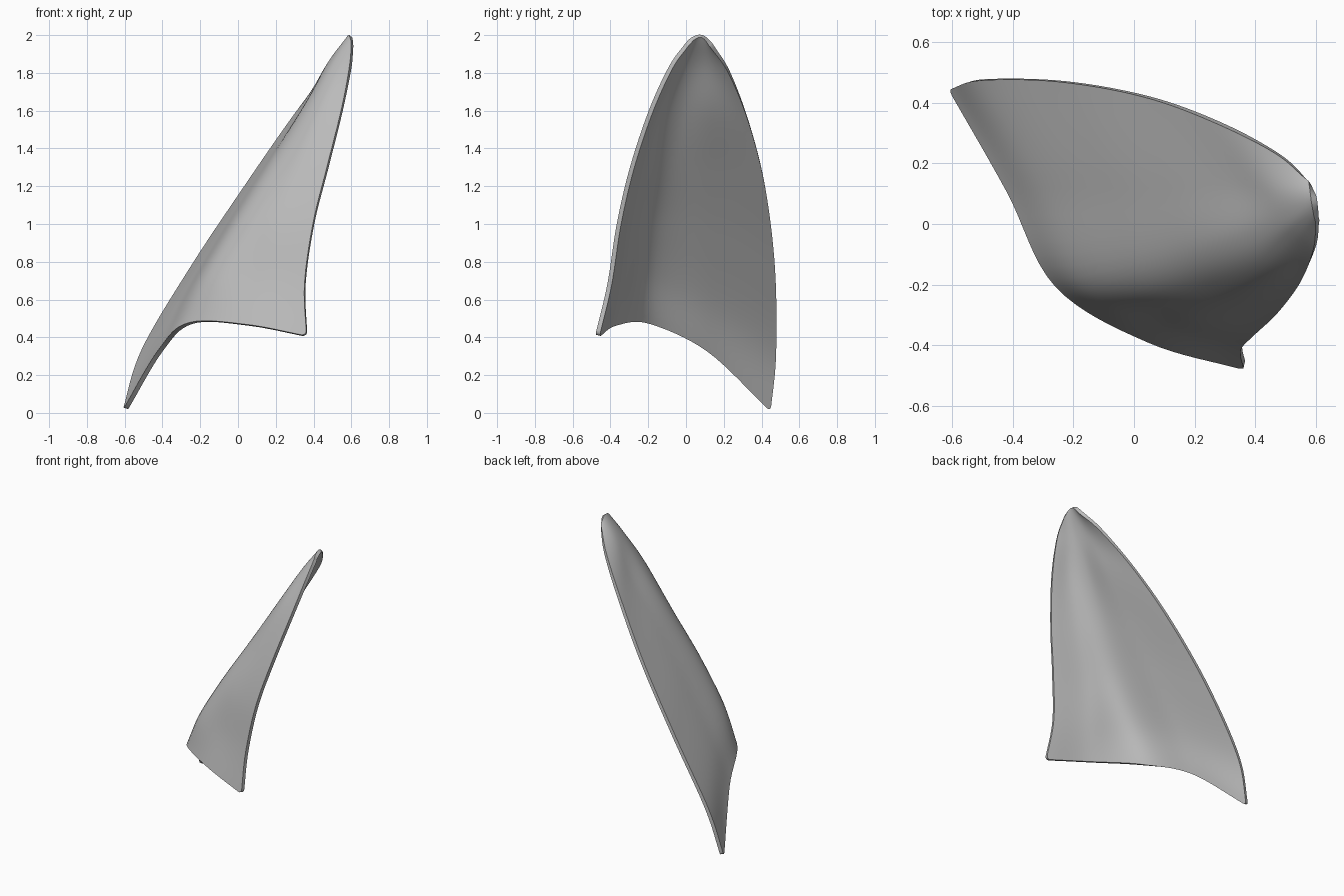
import bpy
import bmesh
from mathutils import Vector

cube = bpy.data.objects.get("Cube")
if cube:
    bpy.data.objects.remove(cube, do_unlink=True)

STEPS = 8          # subdivisions between neighbouring guide points
THICKNESS = 0.024

# Cross-sections from the lower edge up to the tip:
# front edge, front panel, fold, back panel, back edge
SECTIONS = [
    [(.365, -.47, .405), (.05, -.38, .465), (-.25, -.2, .475), (-.41, .11, .33), (-.6, .445, .01)],
    [(.355, -.405, .68), (.1, -.33, .7), (-.15, -.2, .72), (-.29, .12, .6), (-.5, .475, .33)],
    [(.4, -.355, 1), (.16, -.28, 1), (0, -.16, 1), (-.07, .12, .97), (-.24, .47, .77)],
    [(.475, -.285, 1.3), (.29, -.215, 1.3), (.18, -.1, 1.3), (.13, .12, 1.28), (.04, .42, 1.19)],
    [(.55, -.185, 1.6), (.43, -.13, 1.62), (.365, -.03, 1.62), (.345, .13, 1.6), (.275, .335, 1.53)],
    [(.595, -.08, 1.83), (.53, -.035, 1.84), (.5, .02, 1.85), (.48, .11, 1.84), (.475, .23, 1.8)],
    [(.605, .005, 1.95), (.6, .035, 1.98), (.595, .07, 1.995), (.59, .1, 1.985), (.58, .135, 1.945)],
]


def smooth_path(points):
    """Sample a smooth curve that passes through every point."""
    pts = [Vector(p) for p in points]
    pts = [2 * pts[0] - pts[1]] + pts + [2 * pts[-1] - pts[-2]]
    path = []
    for a, b, c, d in zip(pts, pts[1:], pts[2:], pts[3:]):
        for i in range(STEPS):
            t = i / STEPS
            path.append(b + (c - a) * t / 2
                        + (2 * a - 5 * b + 4 * c - d) * t ** 2 / 2
                        + (3 * b - a - 3 * c + d) * t ** 3 / 2)
    path.append(pts[-2])
    return path


# Smooth along each section, then up through the sections
across = [smooth_path(section) for section in SECTIONS]
columns = [smooth_path(column) for column in zip(*across)]

# Curved sheet
bm = bmesh.new()
grid = [[bm.verts.new(p) for p in column] for column in columns]
for left, right in zip(grid, grid[1:]):
    for j in range(len(left) - 1):
        bm.faces.new((left[j], left[j + 1], right[j + 1], right[j]))

# Round the two lower corners
bmesh.ops.bevel(bm, geom=[grid[0][0], grid[-1][0]], offset=0.03,
                segments=4, profile=0.5, affect='VERTICES')
bmesh.ops.recalc_face_normals(bm, faces=bm.faces[:])
mesh = bpy.data.meshes.new("curved_shell")
bm.to_mesh(mesh)
bm.free()
shell = bpy.data.objects.new("curved_shell", mesh)
bpy.context.collection.objects.link(shell)

# Plain grey surface
grey = bpy.data.materials.new("neutral_grey")
grey.use_nodes = True
colour = (0.5, 0.5, 0.5, 1)
grey.diffuse_color = colour
grey.node_tree.nodes["Principled BSDF"].inputs["Base Color"].default_value = colour
mesh.materials.append(grey)

# Wall thickness with a crisp rim
bpy.ops.object.select_all(action='DESELECT')
shell.select_set(True)
bpy.context.view_layer.objects.active = shell
wall = shell.modifiers.new("wall", 'SOLIDIFY')
wall.thickness = THICKNESS
wall.offset = 0
wall.use_even_offset = True
bpy.ops.object.modifier_apply(modifier=wall.name)
bpy.ops.object.shade_smooth_by_angle(angle=0.7)
